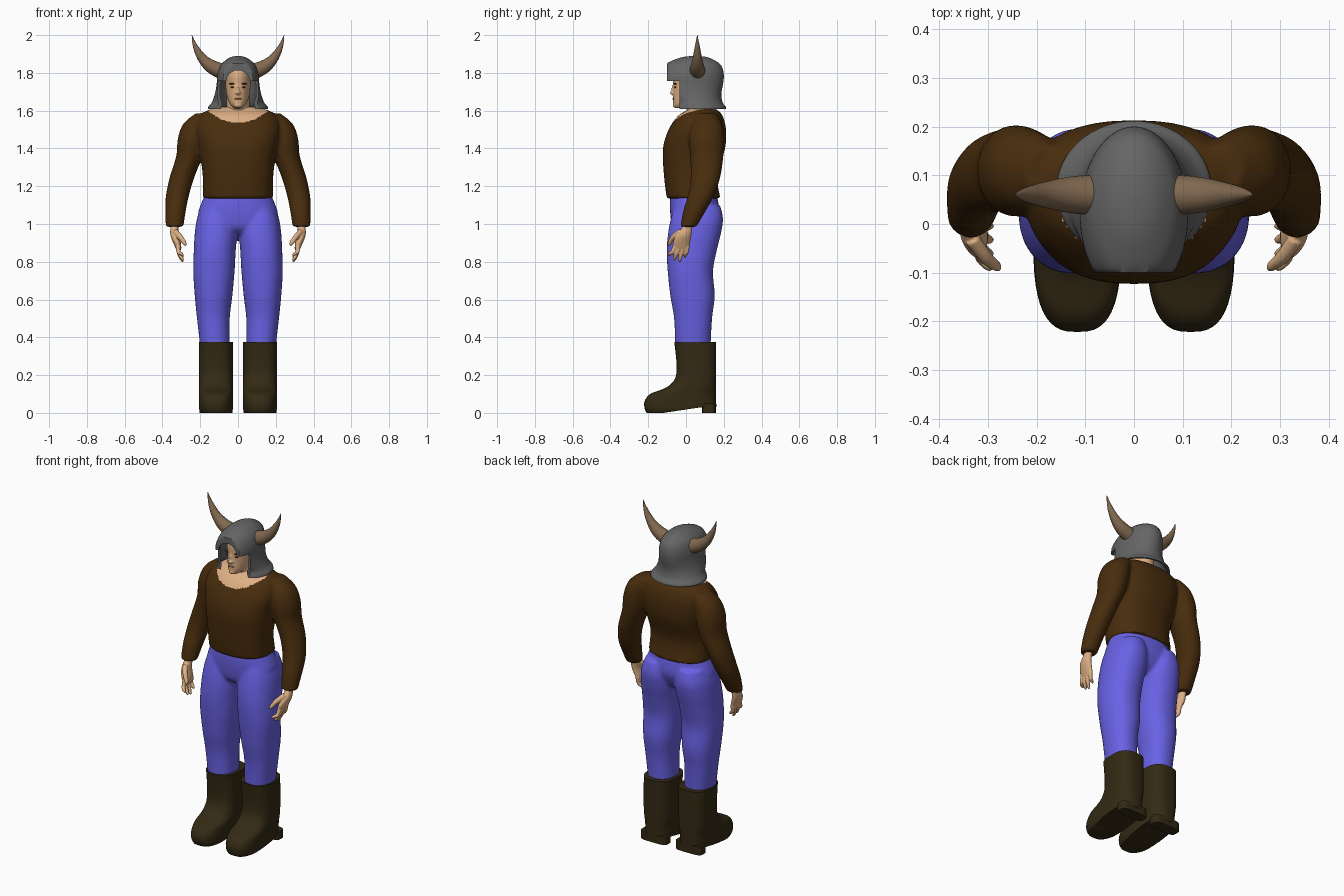
import bpy, bmesh, math
from mathutils import Vector, Matrix

cube = bpy.data.objects.get("Cube")
if cube:
    bpy.data.objects.remove(cube)


def material(name, r, g, b):
    m = bpy.data.materials.new(name)
    m.use_nodes = True
    m.diffuse_color = (r, g, b, 1)
    node = next(n for n in m.node_tree.nodes if n.type == 'BSDF_PRINCIPLED')
    node.inputs["Base Color"].default_value = (r, g, b, 1)
    node.inputs["Roughness"].default_value = 0.8
    return m


SKIN = material("skin", .72, .43, .23)
WOOL = material("brown wool", .065, .026, .004)
CLOTH = material("blue cloth", .14, .122, .78)
LEATHER = material("dark leather", .034, .023, .007)
IRON = material("grey iron", .13, .13, .13)
HORN = material("horn", .22, .14, .08)
HAIR = material("dark brow", .06, .03, .015)
LIP = material("lip", .45, .2, .12)
parts = []


def smooth_rows(rows, steps):
    """Catmull-Rom interpolation between rows of numbers."""
    out = []
    for i in range(len(rows) - 1):
        a, b, c, d = (rows[min(max(i + k, 0), len(rows) - 1)] for k in (-1, 0, 1, 2))
        for s in range(steps):
            t = s / steps
            out.append([q + .5 * t * (r - p + t * (2 * p - 5 * q + 4 * r - w + t * (3 * (q - r) + w - p)))
                        for p, q, r, w in zip(a, b, c, d)])
    return out + [list(rows[-1])]


def skin_rings(bm, rings, caps=True):
    """Join equal rings of points, closing the ends with mirrored strips."""
    vs = [[bm.verts.new(p) for p in ring] for ring in rings]
    n = len(vs[0])
    for a, b in zip(vs, vs[1:]):
        for i in range(n):
            j = (i + 1) % n
            bm.faces.new((a[i], a[j], b[j], b[i]))
    if caps:
        h = n // 2
        for ring in (vs[0][::-1], vs[-1]):
            bm.faces.new((ring[0], ring[1], ring[-1]))
            for i in range(1, h - 1):
                bm.faces.new((ring[i], ring[i + 1], ring[n - i - 1], ring[n - i]))
            bm.faces.new((ring[h - 1], ring[h], ring[h + 1]))


def loft(bm, rows, side=1, power=2, steps=4, n=40, caps=True):
    """Rows run upward: z, x from, x to, y from, y to."""
    rings = []
    for z, x0, x1, y0, y1 in smooth_rows(rows, steps):
        ring = []
        for i in range(n):
            a = 2 * math.pi * i / n - math.pi / 2
            c, s = math.cos(a), math.sin(a)
            ex = math.copysign(abs(c) ** (2 / power), c)
            ey = math.copysign(abs(s) ** (2 / power), s)
            ring.append((side * (x0 + x1) / 2 + (x1 - x0) / 2 * ex, (y0 + y1) / 2 + (y1 - y0) / 2 * ey, z))
        rings.append(ring)
    skin_rings(bm, rings, caps)


def tube(bm, rows, side=1, steps=4, n=16):
    """Rows along the path: x, y, z, radius."""
    pts = smooth_rows(rows, steps)
    pos = [Vector((side * p[0], p[1], p[2])) for p in pts]
    rings = []
    for i, p in enumerate(pos):
        d = (pos[min(i + 1, len(pos) - 1)] - pos[max(i - 1, 0)]).normalized()
        u = d.cross(Vector((0, 1, 0))).normalized()
        v = d.cross(u)
        rings.append([p + pts[i][3] * (math.cos(2 * math.pi * k / n) * u + math.sin(2 * math.pi * k / n) * v)
                      for k in range(n)])
    skin_rings(bm, rings)


def ball(bm, centre, radii):
    bmesh.ops.create_uvsphere(bm, u_segments=16, v_segments=10, radius=1,
                              matrix=Matrix.Translation(centre) @ Matrix.Diagonal((*radii, 1)))


def finish(name, bm, mat):
    me = bpy.data.meshes.new(name)
    bm.to_mesh(me)
    bm.free()
    me.materials.append(mat)
    ob = bpy.data.objects.new(name, me)
    bpy.context.scene.collection.objects.link(ob)
    parts.append(ob)
    return ob


def bake(ob, mat):
    """Replace the mesh by its modified result."""
    dg = bpy.context.evaluated_depsgraph_get()
    dg.update()
    me = bpy.data.meshes.new_from_object(ob.evaluated_get(dg))
    ob.modifiers.clear()
    ob.data = me
    me.materials.clear()
    me.materials.append(mat)


def fuse(ob, mat, voxel, rounds):
    m = ob.modifiers.new("fuse", 'REMESH')
    m.mode = 'VOXEL'
    m.voxel_size = voxel
    s = ob.modifiers.new("soften", 'SMOOTH')
    s.factor, s.iterations = .5, rounds
    bake(ob, mat)


def sym(z, rx, y0, y1):
    return (z, -rx, rx, y0, y1)


# Sweater: torso and sleeves fused, with bare skin inside the neckline
bm = bmesh.new()
loft(bm, [sym(1.135, .187, -.102, .182), sym(1.26, .187, -.117, .165), sym(1.4, .207, -.122, .207),
          sym(1.5, .225, -.092, .212), sym(1.57, .205, -.045, .195), sym(1.6, .165, 0, .17),
          sym(1.62, .1, .03, .14)], power=2.4)
for s in (1, -1):
    loft(bm, [(.985, .289, .383, -.03, .055), (1.07, .276, .385, -.015, .105), (1.15, .26, .382, .01, .148),
              (1.25, .23, .361, .025, .182), (1.36, .186, .327, .022, .198), (1.45, .16, .319, .015, .203),
              (1.53, .14, .29, .03, .19), (1.585, .13, .225, .06, .16)], s)
sweater = finish("sweater", bm, WOOL)
fuse(sweater, WOOL, .009, 5)
sweater.data.materials.append(SKIN)
for f in sweater.data.polygons:
    x, y, z = f.center
    if z > 1.5 and (x / .155) ** 2 + ((y - .05) / .122) ** 2 < 1:
        f.material_index = 1

# Trousers: pelvis and two legs fused
bm = bmesh.new()
loft(bm, [sym(.945, .1, -.03, .11), sym(.98, .19, -.07, .145), sym(1.05, .212, -.083, .175),
          sym(1.12, .19, -.085, .17), sym(1.17, .168, -.08, .16)], power=2.3)
for s in (1, -1):
    loft(bm, [(.35, .043, .2, -.057, .13), (.5, .044, .217, -.063, .138), (.62, .03, .229, -.083, .152),
              (.75, .018, .237, -.097, .143), (.86, .012, .234, -.102, .163), (.95, .004, .229, -.095, .185),
              (1.03, .01, .217, -.08, .196), (1.1, .03, .19, -.06, .18)], s, power=2.2)
trousers = finish("trousers", bm, CLOTH)
fuse(trousers, CLOTH, .009, 4)

for s, label in ((1, "left"), (-1, "right")):
    # Boot with arched sole and separate heel
    bm = bmesh.new()
    loft(bm, [(0, .035, .197, -.208, .155), (.02, .027, .206, -.218, .16), (.06, .026, .207, -.22, .16),
              (.1, .026, .207, -.19, .16), (.125, .026, .207, -.125, .16), (.15, .026, .207, -.083, .16),
              (.19, .026, .207, -.055, .16), (.26, .026, .207, -.05, .16), (.375, .026, .207, -.062, .16)],
         s, power=2.8, n=48)
    for v in bm.verts:
        v.co.z = max(v.co.z, min(.03, .15 * (v.co.y + .12)))
    loft(bm, [(0, .03, .203, .085, .158), (.05, .03, .203, .085, .158)], s, power=4, steps=1)
    finish(label + "_boot", bm, LEATHER)

    # Hand: palm, four fingers and thumb
    bm = bmesh.new()
    loft(bm, [(.865, .3, .327, -.066, .016), (.9, .302, .343, -.07, .022), (.94, .312, .358, -.052, .028),
              (.985, .316, .358, -.018, .034), (1.02, .318, .358, -.01, .036)], s, n=24)
    for y, tip_y, tip_z in ((-.056, -.088, .83), (-.034, -.06, .807), (-.012, -.032, .8), (.009, -.004, .822)):
        tube(bm, [(.318, y, .89, .012), (.314, (y + tip_y) / 2, .85, .011),
                  (.298, tip_y, tip_z + .012, .009), (.291, tip_y, tip_z, .004)], s)
    tube(bm, [(.333, -.03, .96, .016), (.305, -.068, .93, .014), (.284, -.086, .9, .011),
              (.277, -.092, .885, .005)], s)
    hand = finish(label + "_hand", bm, SKIN)
    fuse(hand, SKIN, .004, 2)

    # Horn
    bm = bmesh.new()
    tube(bm, [(.085, .06, 1.808, .042), (.14, .06, 1.833, .036), (.185, .06, 1.872, .026),
              (.216, .06, 1.92, .017), (.235, .06, 1.965, .008), (.244, .06, 2, .001)], s, n=24)
    finish(label + "_horn", bm, HORN)

# Head with neck, nose and chin
bm = bmesh.new()
loft(bm, [sym(1.54, .075, .01, .15), sym(1.6, .062, .005, .14), sym(1.68, .06, .0, .14)])
loft(bm, [sym(1.613, .022, -.055, .02), sym(1.635, .042, -.068, .06), sym(1.68, .06, -.068, .13),
          sym(1.74, .067, -.068, .16), sym(1.8, .067, -.066, .16), sym(1.85, .045, -.02, .12)])
ball(bm, (0, -.07, 1.694), (.014, .016, .01))
ball(bm, (0, -.066, 1.712), (.008, .011, .026))
ball(bm, (0, -.058, 1.628), (.02, .013, .012))
head = finish("head", bm, SKIN)
fuse(head, SKIN, .005, 2)

# Brows, eyes and lips
bm = bmesh.new()
for s in (1, -1):
    ball(bm, (s * .03, -.057, 1.742), (.019, .008, .004))
    ball(bm, (s * .028, -.057, 1.724), (.011, .005, .004))
finish("brows_and_eyes", bm, HAIR)
bm = bmesh.new()
ball(bm, (0, -.066, 1.663), (.02, .006, .005))
finish("lips", bm, LIP)

# Helmet shell with flat front and flared rim
bm = bmesh.new()
loft(bm, [sym(1.61, .16, -.075, .212), sym(1.622, .156, -.075, .21), sym(1.645, .138, -.08, .193),
          sym(1.69, .122, -.12, .187), sym(1.74, .113, -.15, .196), sym(1.79, .109, -.155, .2),
          sym(1.84, .092, -.12, .186), sym(1.87, .062, -.06, .145), sym(1.885, .033, -.01, .105),
          sym(1.89, .006, .045, .06)], n=64, caps=False)
bmesh.ops.holes_fill(bm, edges=[e for e in bm.edges if e.is_boundary and e.verts[0].co.z > 1.8], sides=0)
for v in bm.verts:
    v.co.y = max(v.co.y, -.1)
helmet = finish("helmet", bm, IRON)
shell = helmet.modifiers.new("shell", 'SOLIDIFY')
shell.thickness, shell.offset = .012, -1

# Face opening: a wide cut below the brim and an arch above it
cutters = []
for kind in ("cheek", "arch"):
    bm = bmesh.new()
    if kind == "cheek":
        bmesh.ops.create_cube(bm, size=1, matrix=Matrix.Translation((0, -.185, 1.607))
                              @ Matrix.Diagonal((.6, .3, .3, 1)))
    else:
        bmesh.ops.create_cone(bm, cap_ends=True, segments=40, radius1=.062, radius2=.062, depth=.25,
                              matrix=Matrix.Translation((0, -.165, 1.752)) @ Matrix.Rotation(math.pi / 2, 4, 'X'))
    cutter = finish(kind + "_cutter", bm, IRON)
    cutter.hide_render = True
    parts.remove(cutter)
    cutters.append(cutter)
    cut = helmet.modifiers.new(kind, 'BOOLEAN')
    cut.operation, cut.object = 'DIFFERENCE', cutter
bake(helmet, IRON)
for f in helmet.data.polygons:
    f.material_index = 0
for cutter in cutters:
    bpy.data.objects.remove(cutter)

# Smooth shading with sharp edges kept
bpy.ops.object.select_all(action='DESELECT')
for ob in parts:
    ob.select_set(True)
bpy.context.view_layer.objects.active = parts[0]
bpy.ops.object.shade_smooth_by_angle(angle=math.radians(40))
